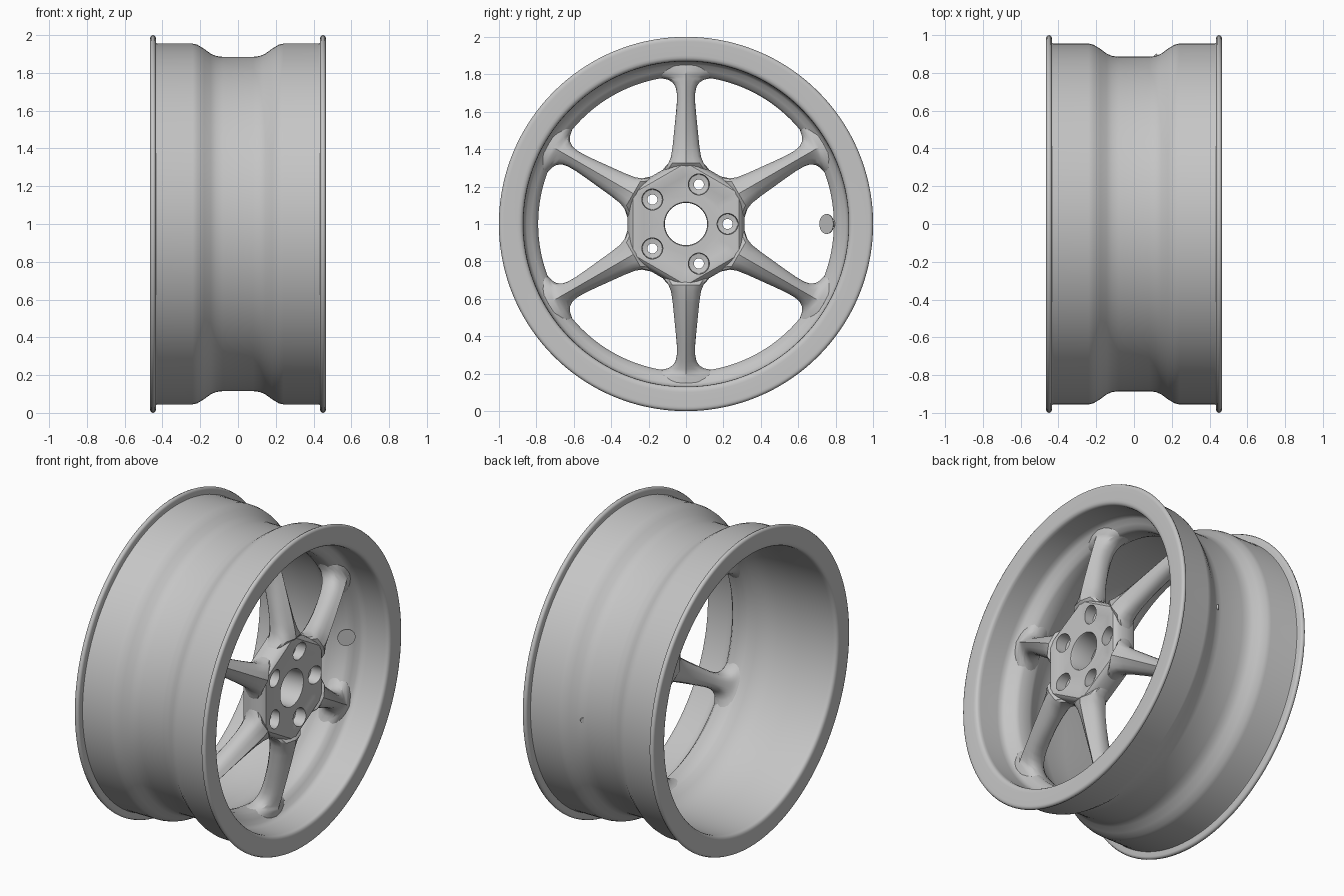
import bpy, bmesh, math
from mathutils import Vector

if "Cube" in bpy.data.objects:
    bpy.data.objects.remove(bpy.data.objects["Cube"])

metal = bpy.data.materials.new("grey metal")
metal.diffuse_color = (0.56, 0.56, 0.56, 1)
metal.use_nodes = True
metal.node_tree.nodes["Principled BSDF"].inputs["Base Color"].default_value = metal.diffuse_color
CZ = 1.0  # axle height


def loft(name, rings, caps=True, loop=False, angle=35):
    """Skin a list of equal-length closed rings of points."""
    bm = bmesh.new()
    rows = [[bm.verts.new(p) for p in ring] for ring in rings]
    pairs = list(zip(rows, rows[1:])) + ([(rows[-1], rows[0])] if loop else [])
    for a, b in pairs:
        n = len(a)
        for i in range(n):
            j = (i + 1) % n
            bm.faces.new((a[i], a[j], b[j], b[i]))
    if caps:
        bm.faces.new(rows[0])
        bm.faces.new(rows[-1])
    bmesh.ops.recalc_face_normals(bm, faces=bm.faces)
    me = bpy.data.meshes.new(name)
    bm.to_mesh(me)
    bm.free()
    me.materials.append(metal)
    ob = bpy.data.objects.new(name, me)
    bpy.context.collection.objects.link(ob)
    smooth(ob, angle)
    return ob


def smooth(ob, angle):
    bpy.ops.object.select_all(action='DESELECT')
    ob.select_set(True)
    bpy.context.view_layer.objects.active = ob
    bpy.ops.object.shade_smooth_by_angle(angle=math.radians(angle))


def circle(x, r, n=64, y=0, z=0):
    return [(x, y + r * math.cos(2 * math.pi * i / n),
             CZ + z + r * math.sin(2 * math.pi * i / n)) for i in range(n)]


def cylinder(name, start, end, r, n=32):
    a, b = Vector(start), Vector(end)
    d = (b - a).normalized()
    u = d.orthogonal().normalized()
    v = d.cross(u)
    ring = [u * r * math.cos(2 * math.pi * i / n) + v * r * math.sin(2 * math.pi * i / n) for i in range(n)]
    return loft(name, [[a + p for p in ring], [b + p for p in ring]])


# rim: closed profile (x, radius) revolved about the axle
half = [(0.24, .955), (0.425, .955), (0.433, .957), (0.435, .965), (0.435, .985), (0.439, .995), (0.45, 1.0),
        (0.461, .995), (0.465, .985), (.465, .975), (.465, .90), (0.464, .888), (0.459, .877), (0.45, .871), (.435, .869)]
left = [(-x, r) for x, r in reversed(half)]
drop = [(-.215, .949), (-.18, .928), (-.145, .902), (-.115, .889), (-.08, .885),
        (.08, .885), (.115, .889), (.145, .902), (.18, .928), (.215, .949)]
inner = [(.31, .868), (.285, .864), (.268, .852), (.25, .825), (.228, .80), (.208, .79),
         (.13, .79), (.11, .795), (.07, .82), (.02, .845), (-.05, .858), (-.2, .865)]
profile = left + drop + half + inner
loft("rim", [circle(x, r, 144) for x, r in profile], caps=False, loop=True, angle=50)


# hub: dished hexagon with flat sides between the spokes
def hexagon(apothem, x, n=96):
    pts = []
    for i in range(n):
        t = 2 * math.pi * i / n
        k = (t + math.pi / 6) % (math.pi / 3) - math.pi / 6
        r = apothem / math.cos(k)
        pts.append((x, r * math.cos(t), CZ + r * math.sin(t)))
    return pts


hub = loft("hub", [hexagon(a, x) for a, x in [
    (.20, .235), (.28, .24), (.30, .25), (.312, .275), (.313, .32), (.310, .345),
    (.304, .368), (.295, .386), (.283, .396), (.265, .397), (.225, .389), (.18, .382)]])

# centre bore and five stepped bolt holes
cutters = [loft("bore_cutter", [circle(.1, .113), circle(.372, .113), circle(.4, .125)])]
for i in range(5):
    a = 2 * math.pi * i / 5
    y, z = .222 * math.cos(a), .222 * math.sin(a)
    cutters.append(loft("bolt_cutter", [circle(x, r, 32, y, z) for x, r in
                                        [(.1, .027), (.32, .027), (.325, .053), (.44, .059)]]))
for c in cutters:
    m = hub.modifiers.new("cut", 'BOOLEAN')
    m.operation = 'DIFFERENCE'
    m.solver = 'EXACT'
    m.object = c
    bpy.context.view_layer.objects.active = hub
    bpy.ops.object.modifier_apply(modifier=m.name)
    bpy.data.objects.remove(c)
smooth(hub, 35)

# spokes: (radius, half width, ridge x, ridge drop to shoulder, back x)
stations = [(.29, .125, .375, .01, .245), (.305, .112, .392, .014, .25), (.325, .094, .411, .024, .252),
            (.36, .080, .409, .042, .252), (.42, .071, .395, .050, .248), (.50, .063, .374, .050, .235),
            (.58, .055, .352, .048, .215), (.65, .049, .332, .046, .194), (.70, .049, .318, .046, .175),
            (.735, .056, .308, .052, .158), (.76, .072, .300, .062, .144), (.777, .096, .295, .072, .133),
            (.789, .13, .290, .082, .122), (.80, .16, .287, .075, .105), (.82, .18, .282, .06, .082),
            (.85, .18, .276, .04, .06)]


def section(r, w, xf, dr, xb, ang):
    s = xf - dr
    d = s - xb
    side = [(0, xf), (.45, xf - dr * .4), (.78, xf - dr * .75), (.94, s - d * .08), (1, s - d * .28), (.98, s - d * .55),
            (.86, s - d * .8), (.6, s - d * .95), (.3, xb + d * .01)]
    pts = side + [(0, xb)] + [(-t, x) for t, x in reversed(side[1:])]
    out = []
    for t, x in pts:
        # bend the section round the axle towards the rim, straight near the hub
        bend = min(1, max(0, (r - .6) / .15))
        rr = r * (1 - bend) + math.sqrt(r * r - (t * w) ** 2) * bend
        c, n = math.cos(ang), math.sin(ang)
        out.append((x, rr * c - t * w * n, CZ + rr * n + t * w * c))
    return out


for i in range(6):
    ang = math.radians(30 + 60 * i)
    loft("spoke", [section(*s, ang) for s in stations], angle=32)

# valve: flat cap inside the barrel, thin stem and its tip on the outside
cylinder("valve_cap", (.241, .754, CZ), (.245, .75, CZ), .053)
cylinder("valve_stem", (.238, .757, CZ), (.105, .890, CZ), .017, 20)
